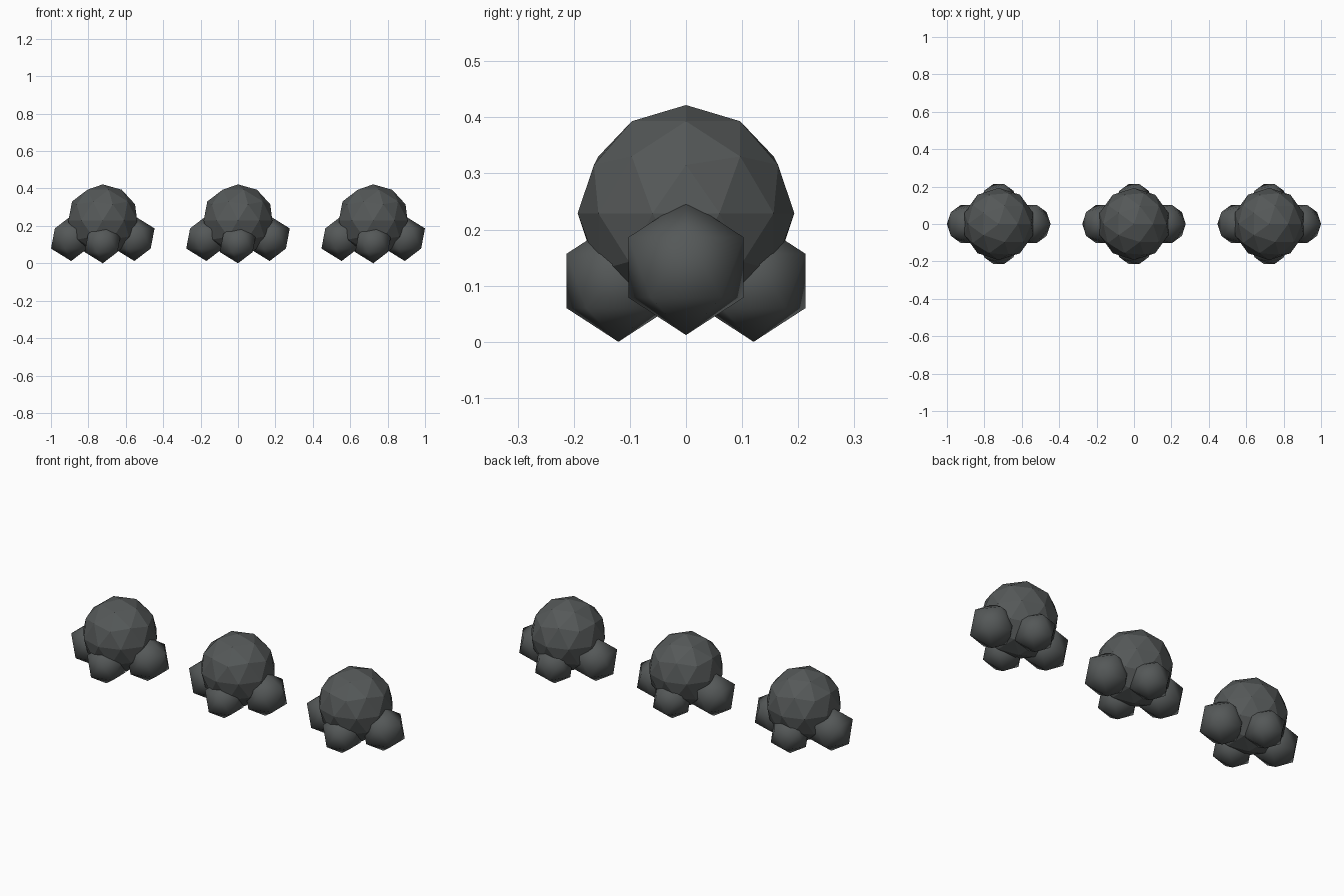
import bpy

if "Cube" in bpy.data.objects:
    bpy.data.objects.remove(bpy.data.objects["Cube"])

# one dark grey for everything
grey = bpy.data.materials.new("dark_grey")
grey.diffuse_color = (0.09, 0.098, 0.098, 1.0)
grey.use_nodes = True
grey.node_tree.nodes["Principled BSDF"].inputs["Base Color"].default_value = grey.diffuse_color


def ball(name, radius, location, subdivisions, smooth):
    bpy.ops.mesh.primitive_ico_sphere_add(
        subdivisions=subdivisions, radius=radius, location=location)
    obj = bpy.context.object
    obj.name = name
    obj.data.materials.append(grey)
    obj.data.polygons.foreach_set("use_smooth", [smooth] * len(obj.data.polygons))
    obj.data.update()
    return obj


# three identical clusters in a row
for i, cx in enumerate((-0.723, 0.0, 0.723), start=1):
    # large faceted boulder in the middle
    ball(f"main_boulder_{i}", 0.193, (cx, 0, 0.229), 2, False)
    for side, s in (("a", -1), ("b", 1)):
        # bigger low stones left and right, smaller ones front and back
        ball(f"side_stone_{i}_{side}", 0.1205, (cx + s * 0.169, 0, 0.1326), 1, True)
        ball(f"front_back_stone_{i}_{side}", 0.1085, (cx, s * 0.1205, 0.1085), 1, True)
